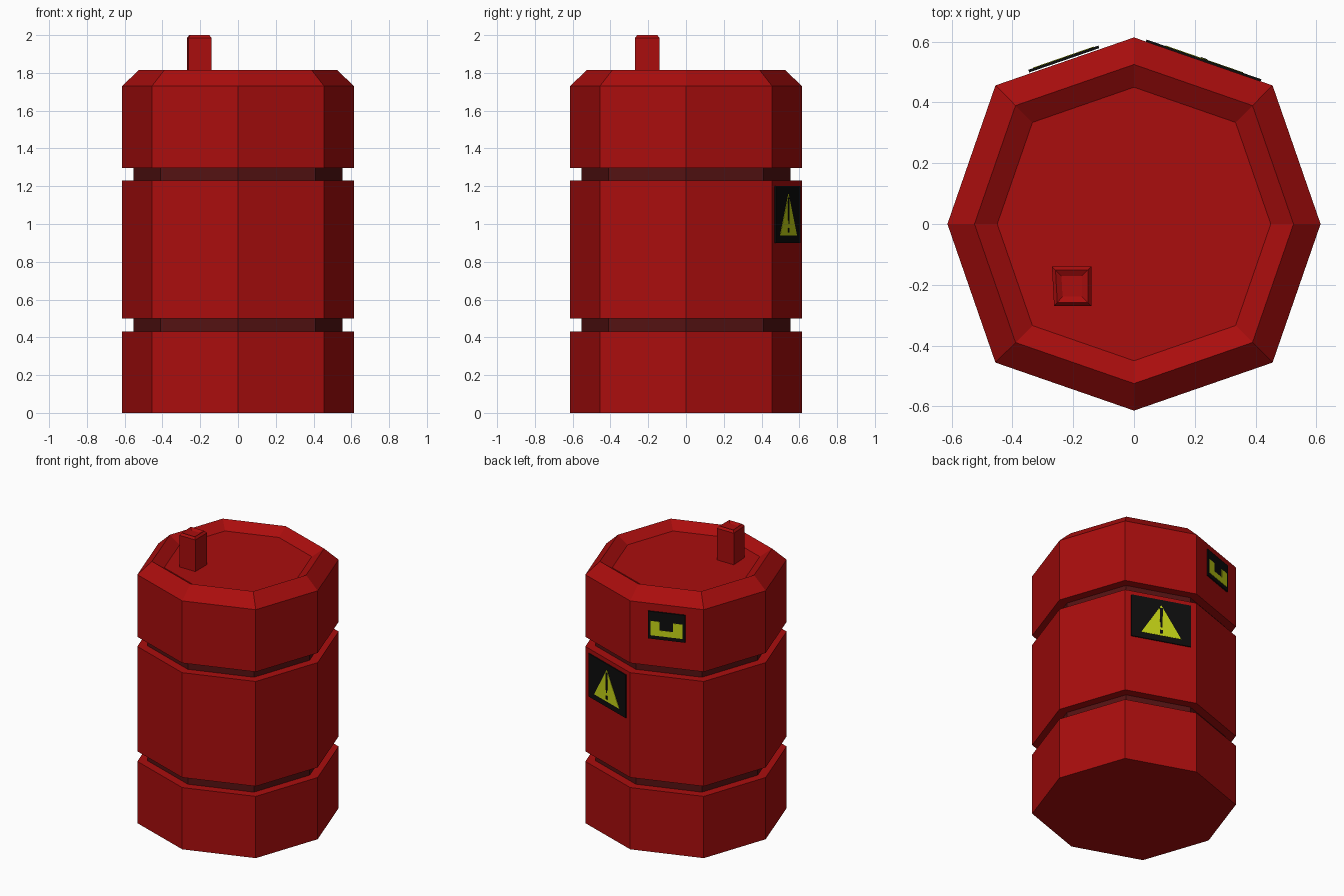
import bpy
import bmesh
from mathutils import Vector

if "Cube" in bpy.data.objects:
    bpy.data.objects.remove(bpy.data.objects["Cube"], do_unlink=True)


def material(name, color):
    mat = bpy.data.materials.new(name)
    mat.use_nodes = True
    mat.diffuse_color = color
    mat.node_tree.nodes["Principled BSDF"].inputs["Base Color"].default_value = color
    return mat


red = material("red paint", (0.40, 0.004, 0.004, 1))
dark_red = material("dark red groove", (0.09, 0.006, 0.006, 1))
black = material("label black", (0.004, 0.004, 0.004, 1))
yellow = material("label yellow", (0.56, 0.66, 0.008, 1))


def finish(name, bm, mats):
    bmesh.ops.recalc_face_normals(bm, faces=bm.faces)
    mesh = bpy.data.meshes.new(name)
    bm.to_mesh(mesh)
    bm.free()
    for mat in mats:
        mesh.materials.append(mat)
    obj = bpy.data.objects.new(name, mesh)
    bpy.context.collection.objects.link(obj)
    return obj


def loft(name, outline, centre, profile, mats, groove_scale=None):
    """Stack scaled copies of an outline; profile holds (scale, z) pairs."""
    bm = bmesh.new()
    c = Vector(centre)
    rings = []
    for s, z in profile:
        points = [c + Vector(p) * s for p in outline]
        rings.append([bm.verts.new((p.x, p.y, z)) for p in points])
    n = len(outline)
    for i in range(len(rings) - 1):
        a, b = rings[i], rings[i + 1]
        in_groove = profile[i][0] == profile[i + 1][0] == groove_scale
        for k in range(n):
            j = (k + 1) % n
            bm.faces.new((a[k], a[j], b[j], b[k])).material_index = int(in_groove)
    bm.faces.new(rings[0])
    bm.faces.new(rings[-1])
    return finish(name, bm, mats)


# Barrel: eight sides, two grooves, chamfered rim and sunken lid
R, D = 0.614, 0.456
octagon = [(R, 0), (D, D), (0, R), (-D, D), (-R, 0), (-D, -D), (0, -R), (D, -D)]
groove = 0.9
loft("barrel", octagon, (0, 0), [
    (1, 0), (1, 0.43), (groove, 0.43), (groove, 0.5), (1, 0.5),
    (1, 1.23), (groove, 1.23), (groove, 1.297), (1, 1.297),
    (1, 1.73), (0.855, 1.815), (0.733, 1.765)], [red, dark_red], groove)

# Filler spout: slightly skewed square post with a small sunken top
h = 0.065
square = [(-h, h), (-h + 0.007, -h), (h, -h), (h, h)]
loft("filler_spout", square, (-0.205, -0.205), [
    (1, 1.76), (1, 1.985), (0.82, 2.0), (0.52, 1.988)], [red])


def plate(name, side, z, outline, start, end, mat):
    """Extruded outline on a rear face; side is +1 or -1 in x."""
    along = Vector((side * D, D - R, 0)).normalized()
    out = Vector((-along.y * side, along.x * side, 0))
    mid = Vector((side * D / 2, (R + D) / 2, z))
    bm = bmesh.new()
    layers = []
    for off in (start, end):
        layers.append([bm.verts.new(mid + along * u + out * off + Vector((0, 0, v)))
                       for u, v in outline])
    a, b = layers
    bm.faces.new(a)
    bm.faces.new(b)
    for k in range(len(a)):
        j = (k + 1) % len(a)
        bm.faces.new((a[k], a[j], b[j], b[k]))
    return finish(name, bm, [mat])


def rect(u0, u1, v0, v1):
    return [(u0, v0), (u1, v0), (u1, v1), (u0, v1)]


# Warning label: triangle with an exclamation mark
plate("warning_label", 1, 1.05, rect(-0.2, 0.2, -0.15, 0.15), 0, 0.007, black)
plate("warning_triangle", 1, 1.05, [(-0.135, -0.11), (0.135, -0.11), (0, 0.11)],
      0.006, 0.009, yellow)
plate("warning_mark", 1, 1.05, [(-0.006, -0.05), (0.006, -0.05), (0.011, 0.09), (-0.011, 0.09)],
      0.008, 0.011, black)
plate("warning_dot", 1, 1.05, rect(-0.009, 0.009, -0.095, -0.07), 0.008, 0.011, black)

# Small label: open bracket symbol
plate("small_label", -1, 1.585, rect(-0.122, 0.122, -0.095, 0.095), 0.004, 0.013, black)
w, i, low, mid, top = 0.105, 0.045, -0.07, -0.03, 0.03
plate("bracket_symbol", -1, 1.585, [
    (-w, low), (w, low), (w, top), (i, top), (i, mid), (-i, mid), (-i, top), (-w, top)],
    0.012, 0.015, yellow)
